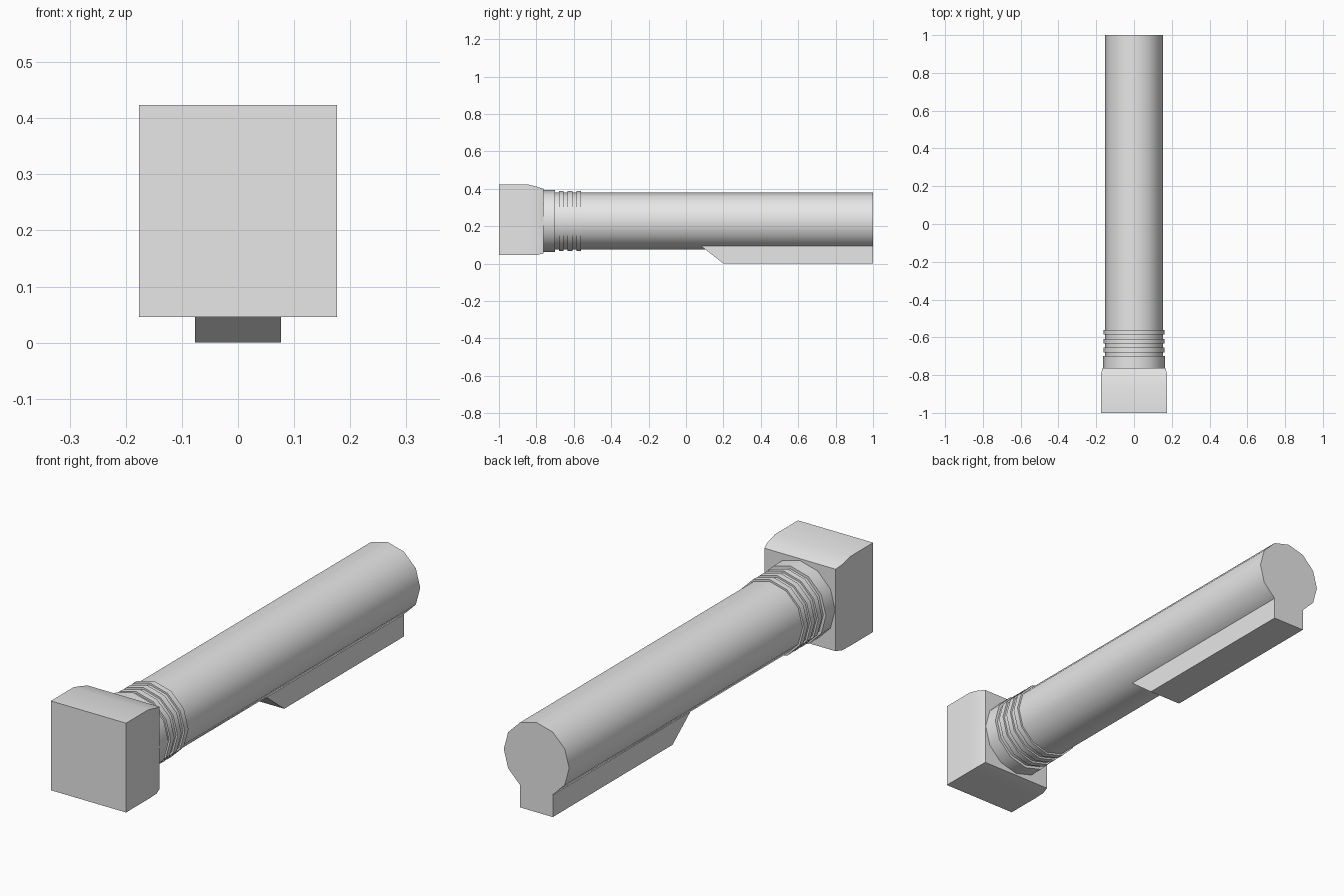
import bpy, bmesh, math
from mathutils import Matrix

cube = bpy.data.objects.get("Cube")
if cube:
    bpy.data.objects.remove(cube, do_unlink=True)

GREY = (0.8, 0.8, 0.8, 1)
grey = bpy.data.materials.new("plain grey")
grey.use_nodes = True
grey.diffuse_color = GREY
grey.node_tree.nodes["Principled BSDF"].inputs["Base Color"].default_value = GREY

AXIS_Z = 0.227


def finish(name, bm, smooth=True):
    bmesh.ops.recalc_face_normals(bm, faces=bm.faces)
    mesh = bpy.data.meshes.new(name)
    bm.to_mesh(mesh)
    bm.free()
    mesh.materials.append(grey)
    obj = bpy.data.objects.new(name, mesh)
    bpy.context.collection.objects.link(obj)
    if smooth:
        bpy.ops.object.select_all(action='DESELECT')
        obj.select_set(True)
        bpy.context.view_layer.objects.active = obj
        bpy.ops.object.shade_smooth_by_angle(angle=math.radians(40))
    return obj


def ring(name, radius, y0, y1):
    """Twelve-sided cylinder lying along y."""
    bm = bmesh.new()
    place = Matrix.Translation((0, (y0 + y1) / 2, AXIS_Z)) @ Matrix.Rotation(math.pi / 2, 4, 'X')
    bmesh.ops.create_cone(bm, cap_ends=True, segments=12, radius1=radius,
                          radius2=radius, depth=y1 - y0, matrix=place)
    return finish(name, bm)


# Main tube, collar and raised ribs
ring("tube", 0.153, -0.9, 1.0)
ring("collar", 0.165, -0.8, -0.7)
for i in range(3):
    y = -0.68 + 0.047 * i
    ring(f"rib_{i + 1}", 0.161, y, y + 0.025)

# End block, lofted through rectangles: y, half width, bottom, top
bm = bmesh.new()
sections = [(-1.0, 0.176, 0.046, 0.424), (-0.85, 0.176, 0.046, 0.424),
            (-0.795, 0.175, 0.047, 0.41), (-0.762, 0.167, 0.053, 0.4)]
loops = [[bm.verts.new((x, y, z)) for x, z in ((-w, b), (w, b), (w, t), (-w, t))]
         for y, w, b, t in sections]
for a, b in zip(loops, loops[1:]):
    for i in range(4):
        j = (i + 1) % 4
        bm.faces.new((a[i], a[j], b[j], b[i]))
bm.faces.new(loops[0])
bm.faces.new(loops[-1])
finish("end_block", bm)

# Guide rail under the tube with a ramped front
bm = bmesh.new()
half = 0.0765
profile = [(0.08, 0.094), (0.2, 0), (1, 0), (1, 0.094)]
side = bm.faces.new([bm.verts.new((-half, y, z)) for y, z in profile])
extruded = bmesh.ops.extrude_face_region(bm, geom=[side])
moved = [v for v in extruded["geom"] if isinstance(v, bmesh.types.BMVert)]
bmesh.ops.translate(bm, verts=moved, vec=(2 * half, 0, 0))
if not any(f.calc_center_median().x < -half + 1e-4 for f in bm.faces):
    bm.faces.new([v for v in bm.verts if v.co.x < 0])
finish("guide_rail", bm, smooth=False)
